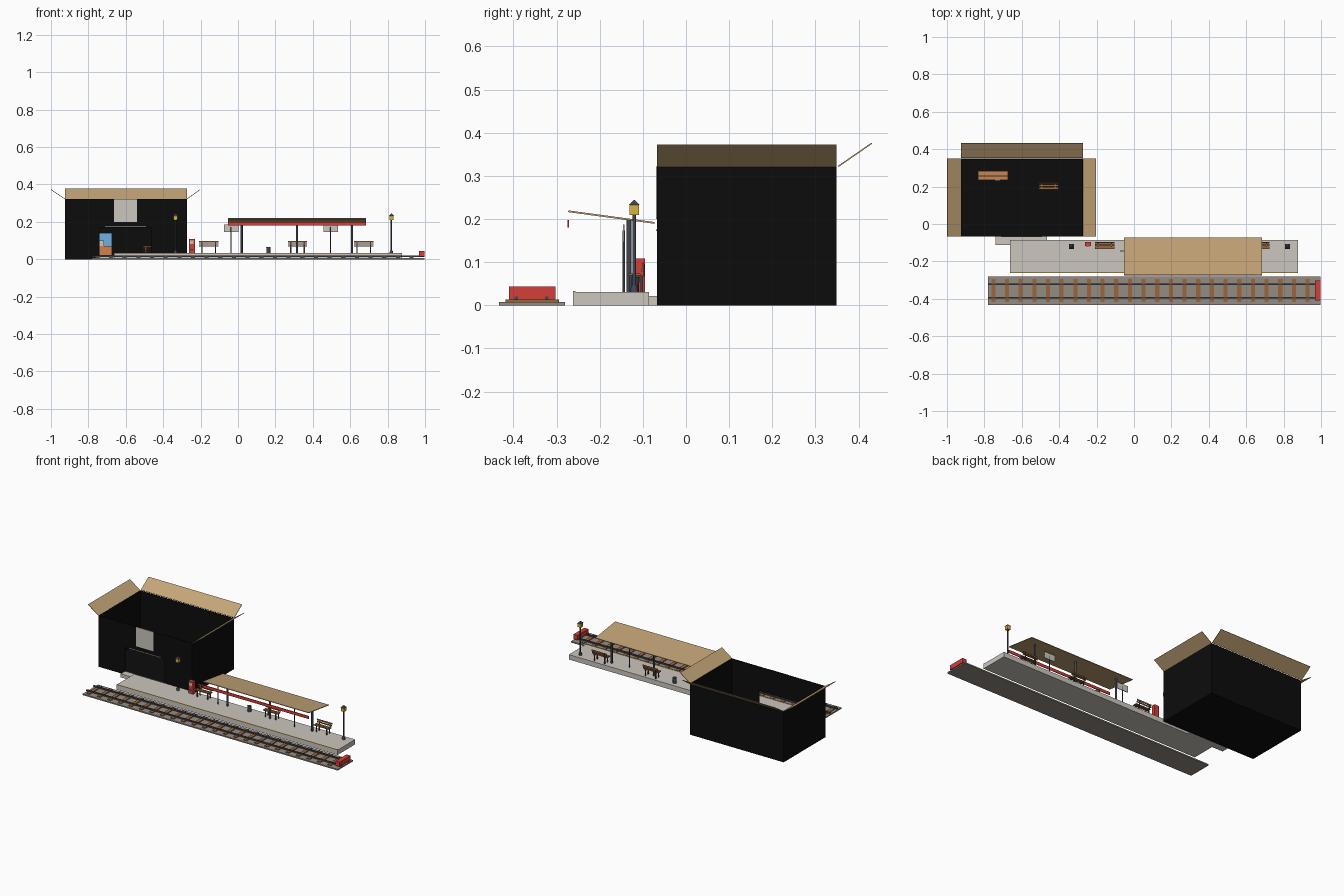
import bpy
import bmesh
import math
from mathutils import Matrix, Vector

default_cube = bpy.data.objects.get("Cube")
if default_cube:
    bpy.data.objects.remove(default_cube)


def linear(channel):
    channel /= 255
    return channel / 12.92 if channel <= 0.04045 else ((channel + 0.055) / 1.055) ** 2.4


def material(name, red, green, blue):
    mat = bpy.data.materials.new(name)
    mat.use_nodes = True
    colour = (linear(red), linear(green), linear(blue), 1)
    mat.diffuse_color = colour
    shader = next(n for n in mat.node_tree.nodes if n.type == 'BSDF_PRINCIPLED')
    shader.inputs["Base Color"].default_value = colour
    return mat


BLACK = material("black card", 12, 12, 12)
TAN = material("cardboard tan", 196, 165, 120)
GREY = material("light concrete", 204, 198, 190)
BALLAST = material("ballast grey", 148, 140, 130)
WOOD = material("brown wood", 156, 102, 56)
ORANGE = material("orange wood", 205, 132, 78)
RED = material("signal red", 212, 62, 56)
SLATE = material("dark slate", 64, 70, 82)
YELLOW = material("lamp yellow", 222, 180, 62)
BLUE = material("glass blue", 112, 176, 226)


def finish(name, bm, mat):
    mesh = bpy.data.meshes.new(name)
    bm.to_mesh(mesh)
    bm.free()
    mesh.materials.append(mat)
    obj = bpy.data.objects.new(name, mesh)
    bpy.context.collection.objects.link(obj)
    return obj


def boxes(name, mat, *extents, at=(0, 0, 0)):
    """One object from blocks given as x, y and z ranges, moved to a point."""
    bm = bmesh.new()
    for ranges in extents:
        centre = Vector([(lo + hi) / 2 for lo, hi in ranges]) + Vector(at)
        size = [hi - lo for lo, hi in ranges]
        bmesh.ops.create_cube(bm, size=1, matrix=Matrix.Translation(centre) @ Matrix.Diagonal((*size, 1)))
    return finish(name, bm, mat)


def cone(name, mat, at, height, bottom, top, sides=12, turn=0):
    bm = bmesh.new()
    place = Matrix.Translation(Vector(at) + Vector((0, 0, height / 2))) @ Matrix.Rotation(turn, 4, 'Z')
    bmesh.ops.create_cone(bm, cap_ends=True, segments=sides, radius1=bottom,
                          radius2=top, depth=height, matrix=place)
    if sides > 4:
        for face in bm.faces:
            face.smooth = len(face.verts) == 4
    return finish(name, bm, mat)


def sheet(name, mat, start, end, along, thick=.003):
    """Thin sloping panel swept from start to end and stretched by a vector."""
    bm = bmesh.new()
    start, end, along = Vector(start), Vector(end), Vector(along)
    lift = (end - start).cross(along).normalized() * thick / 2
    quad = [start, end, end + along, start + along]
    lower = bm.faces.new([bm.verts.new(p - lift) for p in quad])
    solid = bmesh.ops.extrude_face_region(bm, geom=[lower])
    upper = [v for v in solid["geom"] if isinstance(v, bmesh.types.BMVert)]
    bmesh.ops.translate(bm, vec=lift * 2, verts=upper)
    bmesh.ops.recalc_face_normals(bm, faces=bm.faces)
    return finish(name, bm, mat)


# Open box building with a doorway
left, right, front, back, top = -.925, -.273, -.067, .349, .322
door_left, door_right, door_top = -.74, -.465, .17
wall = .004
height = (0, top)
front_skin = (front, front + wall)
boxes("building_floor", BLACK, ((left, right), (front, back), (0, wall)))
boxes("building_walls", BLACK,
      ((left, left + wall), (front, back), height),
      ((right - wall, right), (front, back), height),
      ((left, right), (back - wall, back), height),
      ((left, door_left), front_skin, height),
      ((door_right, right), front_skin, height),
      ((door_left, door_right), front_skin, (door_top, top)))
boxes("wall_notice", GREY, ((-.663, -.54), (front - .002, front), (.2, top)))
boxes("door_trim", GREY, ((-.711, -.492), (front - .002, front), (.172, .176)))

# Raised box flaps
depth = (0, back - front, 0)
sheet("left_flap", TAN, (right, front, top), (-.203, front, .372), depth)
sheet("right_flap", TAN, (left, front, top), (-.999, front, .372), depth)
sheet("back_flap", TAN, (left, back + .004, top), (left, .431, .376), (right - left, 0, 0))

# Counter with glass screen inside the building
boxes("counter", ORANGE, ((-.835, -.675), (.235, .283), (wall, .07)))
boxes("counter_glass", BLUE, ((-.835, -.675), (.255, .258), (.07, .14)))
boxes("counter_tray", GREY, ((-.742, -.717), (.23, .235), (.07, .1)))

# Platform, door step and edge line
boxes("platform", GREY, ((-.663, .877), (-.262, -.086), (0, .031)))
boxes("door_step", GREY, ((door_left, door_right), (-.112, front), (0, .022)))
boxes("platform_edge_line", YELLOW, ((-.663, .877), (-.262, -.256), (.031, .033)))

# Railway track
track = (-.78, .998)
boxes("track_bed", BALLAST, (track, (-.433, -.281), (0, .008)))
count = 24
sleepers = []
for i in range(count):
    x = -.752 + i * 1.68 / (count - 1)
    sleepers.append(((x - .011, x + .011), (-.418, -.294), (.007, .013)))
boxes("sleepers", WOOD, *sleepers)
boxes("rails", SLATE, *[(track, (y - .004, y + .004), (.012, .02)) for y in (-.323, -.393)])
boxes("buffer_stop", RED, ((.968, .996), (-.41, -.303), (.014, .044)))

# Platform canopy with fascia and posts
sheet("canopy_roof", TAN, (-.053, -.273, .218), (-.053, -.073, .191), (.737, 0, 0), .004)
boxes("canopy_fascia", RED, ((-.053, .684), (-.275, -.271), (.18, .198)))
for x in (.02, .315, .61):
    cone("canopy_post", SLATE, (x, -.132, .031), .168, .006, .006)

# Signs on single posts
for x in (-.037, .495):
    cone("sign_post", SLATE, (x, -.144, .031), .142, .003, .003, 8)
    boxes("sign_board", GREY, ((-.039, .039), (-.002, .002), (.147, .187)), at=(x, -.144, 0))


# Slatted benches
def bench(at):
    half = .052
    boxes("bench_slats", WOOD,
          ((-half, half), (-.018, -.006), (.038, .043)),
          ((-half, half), (-.003, .009), (.038, .043)),
          ((-half, half), (.012, .016), (.047, .054)),
          ((-half, half), (.014, .018), (.058, .067)), at=at)
    legs = []
    for x in (-.036, .036):
        side = (x - .003, x + .003)
        legs += [(side, (-.016, -.011), (0, .038)), (side, (.01, .015), (0, .038)),
                 (side, (-.016, .015), (.033, .038)), (side, (.016, .019), (.036, .065))]
    boxes("bench_frame", SLATE, *legs, at=at)


for spot in ((-.157, -.115, .031), (.318, -.115, .031), (.673, -.115, .031), (-.457, .203, wall)):
    bench(spot)

# Lamp posts with square lanterns
for x in (-.334, .82):
    cone("lamp_base", SLATE, (x, -.12, .031), .016, .01, .007)
    cone("lamp_post", SLATE, (x, -.12, .031), .178, .004, .004)
    boxes("lamp_lantern", YELLOW, ((-.011, .011), (-.011, .011), (.209, .232)), at=(x, -.12, 0))
    cone("lamp_cap", SLATE, (x, -.12, .232), .012, .019, .002, 4, math.pi / 4)

# Litter bin and red kiosk
cone("litter_bin", SLATE, (.163, -.12, .031), .034, .011, .012)
boxes("red_kiosk", RED, ((-.263, -.23), (-.118, -.095), (.031, .108)))
boxes("kiosk_window", GREY, ((-.257, -.238), (-.12, -.118), (.082, .1)))
boxes("kiosk_slot", SLATE, ((-.257, -.238), (-.12, -.118), (.048, .056)))
